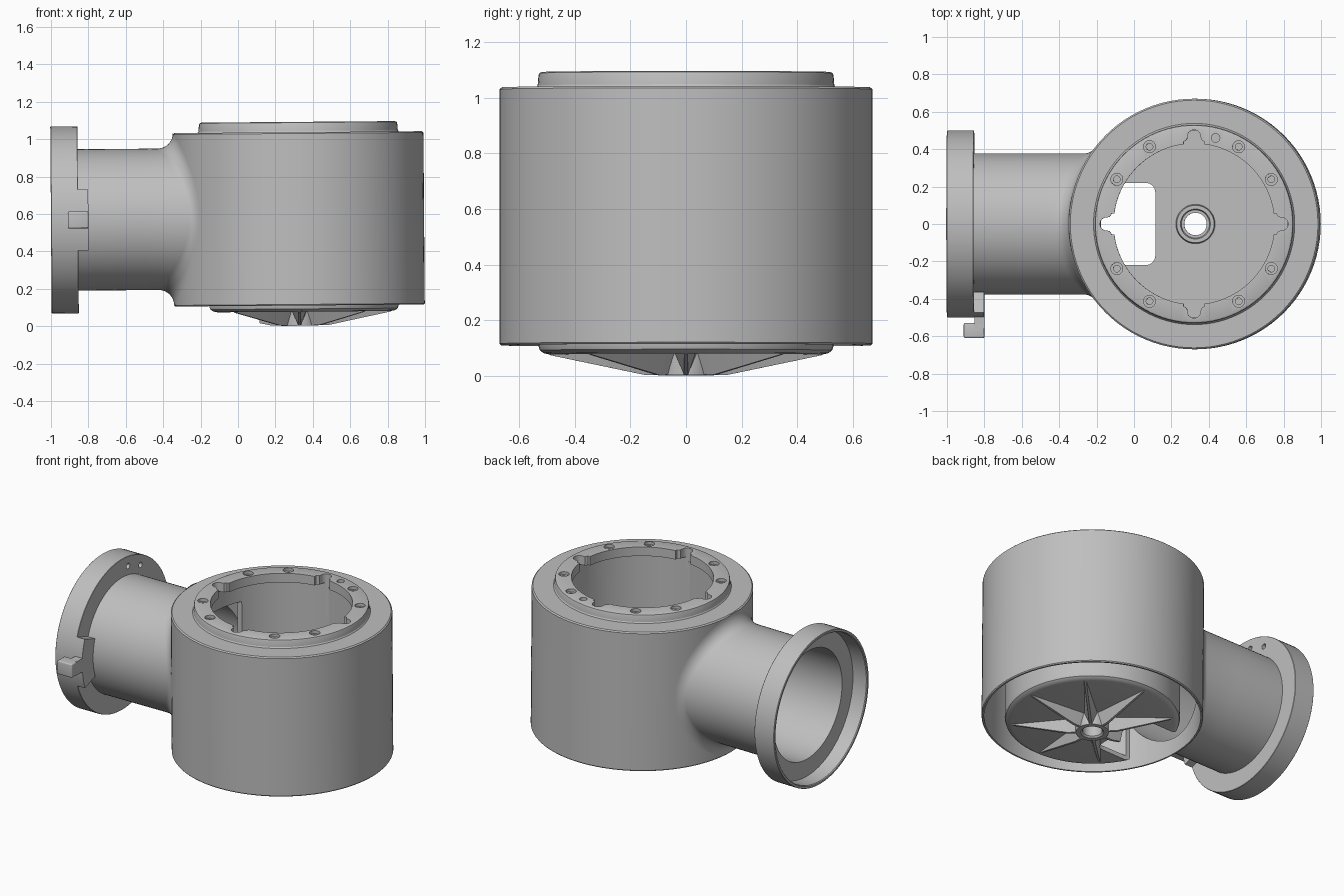
import bpy, bmesh
from math import sin, cos, pi, sqrt, radians
from mathutils import Matrix, Vector

cube = bpy.data.objects.get("Cube")
if cube:
    bpy.data.objects.remove(cube)

CX = 0.325      # drum axis
PZ = 0.575      # pipe axis height
R = 0.67        # drum radius
SEG = 96

grey = bpy.data.materials.new("cast grey")
grey.use_nodes = True
grey.diffuse_color = (0.52, 0.52, 0.52, 1)
grey.node_tree.nodes["Principled BSDF"].inputs["Base Color"].default_value = (0.52, 0.52, 0.52, 1)


def finish(name, bm):
    bmesh.ops.recalc_face_normals(bm, faces=bm.faces)
    me = bpy.data.meshes.new(name)
    bm.to_mesh(me)
    bm.free()
    me.materials.append(grey)
    ob = bpy.data.objects.new(name, me)
    bpy.context.collection.objects.link(ob)
    return ob


def ring_mesh(name, rows):
    """Closed ring surface through equal-length loops of points."""
    bm = bmesh.new()
    loops = [[bm.verts.new(p) for p in row] for row in rows]
    for a, b in zip(loops, loops[1:] + loops[:1]):
        for i in range(len(a)):
            j = (i + 1) % len(a)
            bm.faces.new((a[i], a[j], b[j], b[i]))
    return finish(name, bm)


def prism(name, outline, low, high, matrix=Matrix()):
    bm = bmesh.new()
    face = bm.faces.new([bm.verts.new((x, y, low)) for x, y in outline])
    new = bmesh.ops.extrude_face_region(bm, geom=[face])["geom"]
    bmesh.ops.translate(bm, vec=(0, 0, high - low),
                        verts=[v for v in new if isinstance(v, bmesh.types.BMVert)])
    bm.transform(matrix)
    return finish(name, bm)


def rod(name, radius, low, high, matrix=Matrix(), sides=20):
    pts = [(radius * cos(2 * pi * i / sides), radius * sin(2 * pi * i / sides)) for i in range(sides)]
    return prism(name, pts, low, high, matrix)


def box(name, lo, hi, bevel=0, vertical=False):
    bm = bmesh.new()
    bmesh.ops.create_cube(bm, size=1)
    lo, hi = Vector(lo), Vector(hi)
    for v in bm.verts:
        v.co = Vector((lo[k] + (v.co[k] + 0.5) * (hi[k] - lo[k]) for k in range(3)))
    if bevel:
        edges = [e for e in bm.edges
                 if not vertical or abs(e.verts[0].co.z - e.verts[1].co.z) > 0.01]
        bmesh.ops.bevel(bm, geom=edges, offset=bevel, segments=4, profile=0.5, affect='EDGES')
    return finish(name, bm)


def cut(target, cutters):
    """Subtract the cutters and bake the result."""
    for c in cutters:
        c.hide_render = True
        m = target.modifiers.new("cut", 'BOOLEAN')
        m.operation, m.solver, m.object = 'DIFFERENCE', 'EXACT', c
    bpy.context.view_layer.update()
    dg = bpy.context.evaluated_depsgraph_get()
    me = bpy.data.meshes.new_from_object(target.evaluated_get(dg))
    target.modifiers.clear()
    target.data = me
    for c in cutters:
        bpy.data.objects.remove(c)


def about_drum(angle):
    return Matrix.Translation((CX, 0, 0)) @ Matrix.Rotation(angle, 4, 'Z')


def window_cutter():
    return box("window_cutter", (-0.27, -0.22, -0.1), (0.11, 0.22, 0.9), 0.05, True)


# Axes for parts built along the pipe: local z becomes world x
along_x = Matrix.Translation((0, 0, PZ)) @ Matrix(((0, 0, 1, 0), (1, 0, 0, 0), (0, 1, 0, 0), (0, 0, 0, 1)))

# Drum: outer skirt, top collar, inner chamber, floor and hub in one section
section = [(0.655, 0.108), (0.665, 0.108), (R, 0.114), (R, 1.028), (0.662, 1.035), (0.538, 1.035),
           (0.533, 1.042), (0.53, 1.078), (0.527, 1.086), (0.518, 1.09), (0.43, 1.09), (0.43, 1.03),
           (0.5, 1.03), (0.5, 0.105), (0.105, 0.105), (0.1, 0.13), (0.08, 0.13), (0.075, 0.115),
           (0.06, 0.115), (0.06, 0.01), (0.07, 0), (0.1, 0), (0.105, 0.08), (0.49, 0.075),
           (0.512, 0.08), (0.525, 0.09), (0.53, 0.105), (0.53, 1.01), (0.65, 1.01)]
circle = [2 * pi * i / SEG for i in range(SEG)]
drum = ring_mesh("drum_housing", [[(CX + r * cos(a), r * sin(a), z) for a in circle] for r, z in section])

# Openings: pipe port, chamber window, key slots and screw holes
cutters = [rod("port_cutter", 0.36, -0.6, -0.207, along_x, 64), window_cutter()]
slot = [(0.35, -0.055), (0.44, -0.055), (0.452, -0.037)]
slot += [(0.468 + 0.035 * cos(a), 0.035 * sin(a)) for a in [radians(d) for d in range(-80, 81, 20)]]
slot += [(0.452, 0.037), (0.44, 0.055), (0.35, 0.055)]
for k in range(4):
    cutters.append(prism("slot_cutter", slot, 1.0, 1.2, about_drum(k * pi / 2)))
    for d in (30, 60):
        place = about_drum(k * pi / 2 + radians(d)) @ Matrix.Translation((0.477, 0, 0))
        cutters.append(rod("screw_cutter", 0.032, 1.07, 1.2, place))
        cutters.append(rod("screw_core_cutter", 0.018, 1.04, 1.15, place))
cutters.append(rod("pin_cutter", 0.023, 1.05, 1.2, Matrix.Translation((0.44, 0.46, 0))))
cut(drum, cutters)

# Tapered ribs under the floor
bm = bmesh.new()
for k in range(8):
    stations = []
    for r, tip, base, z in ((0.085, 0.008, 0.042, 0.002), (0.15, 0.008, 0.036, 0.002), (0.49, 0.006, 0.009, 0.073)):
        pts = [(r, -base, 0.085), (r, -tip, z), (r, tip, z), (r, base, 0.085)]
        stations.append([bm.verts.new(about_drum(k * pi / 4) @ Vector(p)) for p in pts])
    for a, b in zip(stations, stations[1:]):
        for i in range(4):
            j = (i + 1) % 4
            bm.faces.new((a[i], a[j], b[j], b[i]))
    bm.faces.new(stations[0])
    bm.faces.new(stations[-1])
ribs = finish("floor_ribs", bm)
cut(ribs, [window_cutter()])


# Pipe with a fillet that follows the drum, and a recessed flange
def straight(x, r):
    return [(x, r * cos(a), PZ + r * sin(a)) for a in circle]


def on_drum(y, radius=R):
    return CX - sqrt(radius ** 2 - y ** 2)


def fillet(t):
    row = []
    for a in circle:
        f = 0.03 + 0.052 * sin(a) ** 2
        r = 0.378 + f * (1 - cos(t))
        y = r * cos(a)
        row.append((on_drum(y) - f * (1 - sin(t)), y, PZ + r * sin(a)))
    return row


rows = [straight(-0.855, 0.378), straight(-0.5, 0.378)]
rows += [fillet(pi / 2 * i / 8) for i in range(9)]
rows.append([(on_drum(0.36 * cos(a), 0.655), 0.36 * cos(a), PZ + 0.36 * sin(a)) for a in circle])
rows += [straight(x, r) for x, r in ((-0.5, 0.36), (-0.9, 0.36), (-0.9, 0.475), (-0.995, 0.48),
                                     (-1, 0.485), (-1, 0.497), (-0.997, 0.5), (-0.857, 0.5), (-0.855, 0.498))]
pipe = ring_mesh("outlet_pipe_and_flange", rows)
holes = []
for k in range(20):
    a = 2 * pi * (k + 0.5) / 20
    place = along_x @ Matrix.Translation((0.435 * cos(a), 0.435 * sin(a), 0))
    holes.append(rod("flange_hole_cutter", 0.018, -0.95, -0.8, place, 16))
cut(pipe, holes)

# Bracket behind the flange, with its outer catch
arc = [pi + radians(d) for d in range(-19, 20, 2)]
outline = [(0.5 * cos(a), 0.5 * sin(a)) for a in arc] + [(0.385 * cos(a), 0.385 * sin(a)) for a in reversed(arc)]
bracket = prism("flange_bracket", outline, -0.857, -0.8, along_x)
cut(bracket, [rod("bracket_hole_cutter", 0.02, -0.84, -0.7,
                  along_x @ Matrix.Translation((-0.43, s * 0.067, 0)), 16) for s in (-1, 1)])
arm = box("catch_arm", (-0.853, -0.56, 0.53), (-0.8, -0.47, 0.62))
catch = box("catch_block", (-0.91, -0.61, 0.53), (-0.8, -0.53, 0.62), 0.008)

# Slight lean of the whole casting, then smooth shading with sharp edges kept
lean = Matrix.Translation((0, 0, PZ)) @ Matrix.Rotation(radians(-0.45), 4, 'Y') @ Matrix.Translation((0, 0, -PZ))
bpy.ops.object.select_all(action='DESELECT')
for ob in (drum, ribs, pipe, bracket, arm, catch):
    ob.data.transform(lean)
    ob.select_set(True)
bpy.context.view_layer.objects.active = drum
bpy.ops.object.shade_smooth_by_angle(angle=radians(30))
